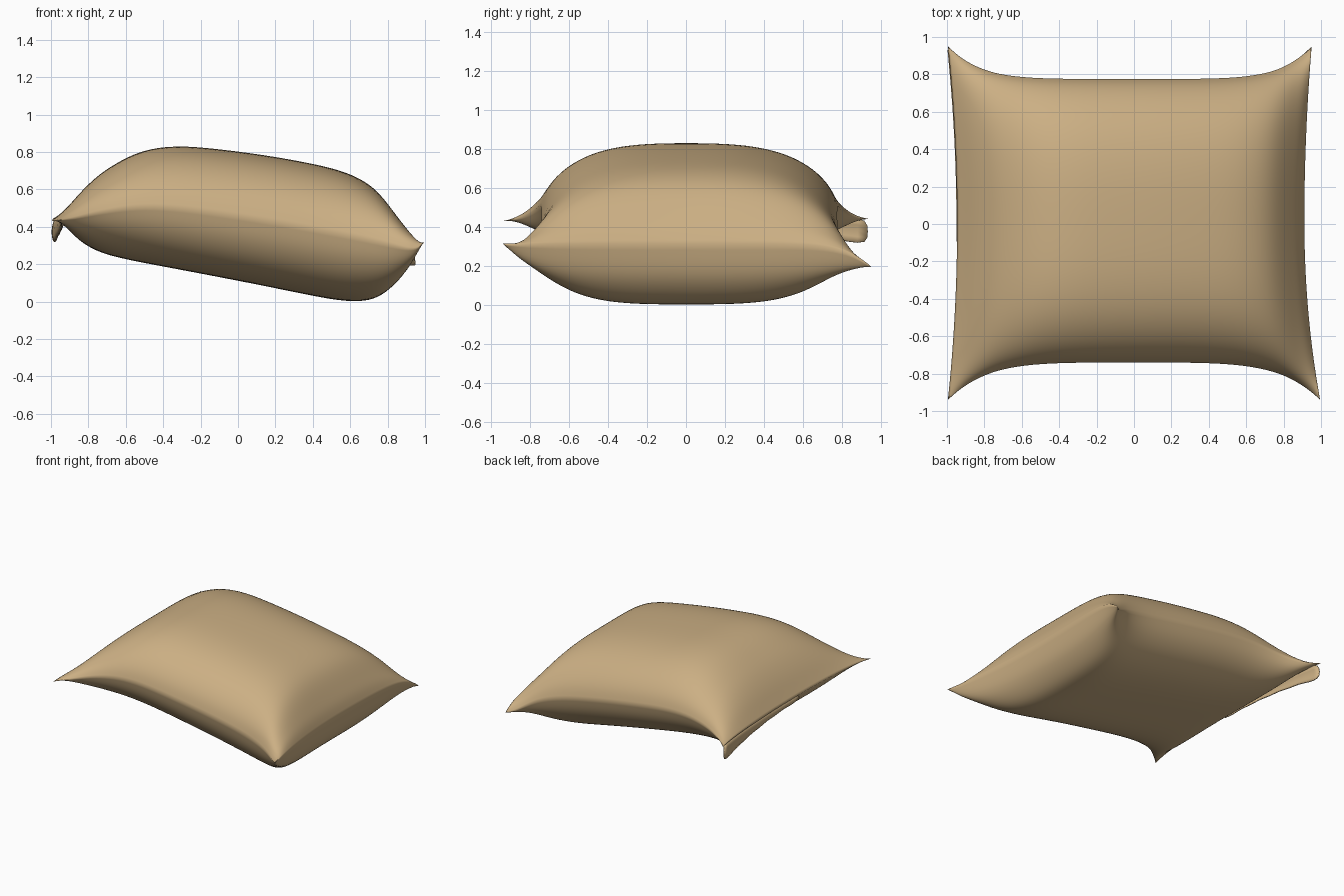
import bpy, bmesh

if "Cube" in bpy.data.objects:
    bpy.data.objects.remove(bpy.data.objects["Cube"])

tan = bpy.data.materials.new("tan cloth")
tan.diffuse_color = (0.60, 0.43, 0.23, 1)
tan.use_nodes = True
tan.node_tree.nodes["Principled BSDF"].inputs["Base Color"].default_value = tan.diffuse_color

# long section through the middle: (u, top z, bottom z)
SECTION = [(-1, .45, .45), (-.95, .51, .39), (-.89, .585, .32), (-.8, .67, .27),
           (-.7, .735, .24), (-.55, .81, .21), (-.35, .838, .175), (-.1, .815, .13),
           (.15, .785, .085), (.4, .745, .038), (.6, .705, .003), (.75, .645, .0),
           (.84, .57, .03), (.92, .46, .10), (.97, .39, .18), (1, .315, .315)]
HALF_V = [.2, .4, .58, .72, .83, .91, .97, 1]
VS = [-v for v in reversed(HALF_V)] + [0] + HALF_V
CORNER_DZ = {(-1, -1): -.02, (-1, 1): -.01, (1, -1): 0, (1, 1): -.12}


def outline(u, v):
    """Pillow outline: sides bow inwards, the corners stick out."""
    x = u * ((.945 + .05 * v * v) if u < 0 else (.91 + (.085 if v < 0 else .04) * v * v))
    y = v * ((.74 + .2 * abs(u) ** 5) if v < 0 else (.775 + .175 * abs(u) ** 6))
    return x, y


def seam_z(u, v, mid):
    s = (-1 if u < 0 else 1, -1 if v < 0 else 1)
    return mid + CORNER_DZ[s] * (abs(u * v)) ** 8


def mesh_object(name, bm, levels):
    me = bpy.data.meshes.new(name)
    bmesh.ops.recalc_face_normals(bm, faces=bm.faces)
    for f in bm.faces:
        f.smooth = True
    bm.to_mesh(me)
    bm.free()
    me.materials.append(tan)
    ob = bpy.data.objects.new(name, me)
    bpy.context.collection.objects.link(ob)
    m = ob.modifiers.new("smooth", 'SUBSURF')
    m.levels = m.render_levels = levels
    return ob


# cushion: two puffed sheets sharing one seam
bm = bmesh.new()
crease = bm.edges.layers.float.new("crease_edge")
vcrease = bm.verts.layers.float.new("crease_vert")
sheets = {}
for i, (u, top, bot) in enumerate(SECTION):
    for j, v in enumerate(VS):
        x, y = outline(u, v)
        mid = seam_z(u, v, (top + bot) / 2)
        half = (top - bot) / 2
        rim = abs(u) == 1 or abs(v) == 1
        g_top = (1 - abs(v) ** 3.2) ** .62
        g_bot = (1 - abs(v) ** 4) ** .6
        a = bm.verts.new((x, y, mid + half * g_top))
        sheets[0, i, j] = a
        sheets[1, i, j] = a if rim else bm.verts.new((x, y, mid - half * g_bot))
        if abs(u) == 1 and abs(v) == 1:
            a[vcrease] = 1
for s in (0, 1):
    for i in range(len(SECTION) - 1):
        for j in range(len(VS) - 1):
            quad = [sheets[s, i, j], sheets[s, i + 1, j],
                    sheets[s, i + 1, j + 1], sheets[s, i, j + 1]]
            if bm.faces.get(quad) is None:
                bm.faces.new(quad)
rim_ids = {sheets[0, i, j] for i in range(len(SECTION)) for j in range(len(VS))
           if i in (0, len(SECTION) - 1) or j in (0, len(VS) - 1)}
for e in bm.edges:
    if e.verts[0] in rim_ids and e.verts[1] in rim_ids:
        e[crease] = 1
mesh_object("cushion", bm, 2)

# loose seam flap hanging along the back half of the left edge
bm = bmesh.new()
rows = []
n = 10
for k in range(n + 1):
    v = -.1 + 1.08 * k / n
    x, y = outline(-1, v)
    z = seam_z(-1, v, .45)
    drop = .04 + .09 * (k / n) ** 2 + (.012 if k % 2 else 0)
    rows.append([bm.verts.new((x + .01, y, z)), bm.verts.new((x - .01, y, z - drop * .5)),
                 bm.verts.new((x + .005, y, z - drop))])
for a, b in zip(rows, rows[1:]):
    for c in (0, 1):
        bm.faces.new((a[c], b[c], b[c + 1], a[c + 1]))
flap = mesh_object("seam_flap", bm, 1)
thick = flap.modifiers.new("thickness", 'SOLIDIFY')
thick.thickness = .008
